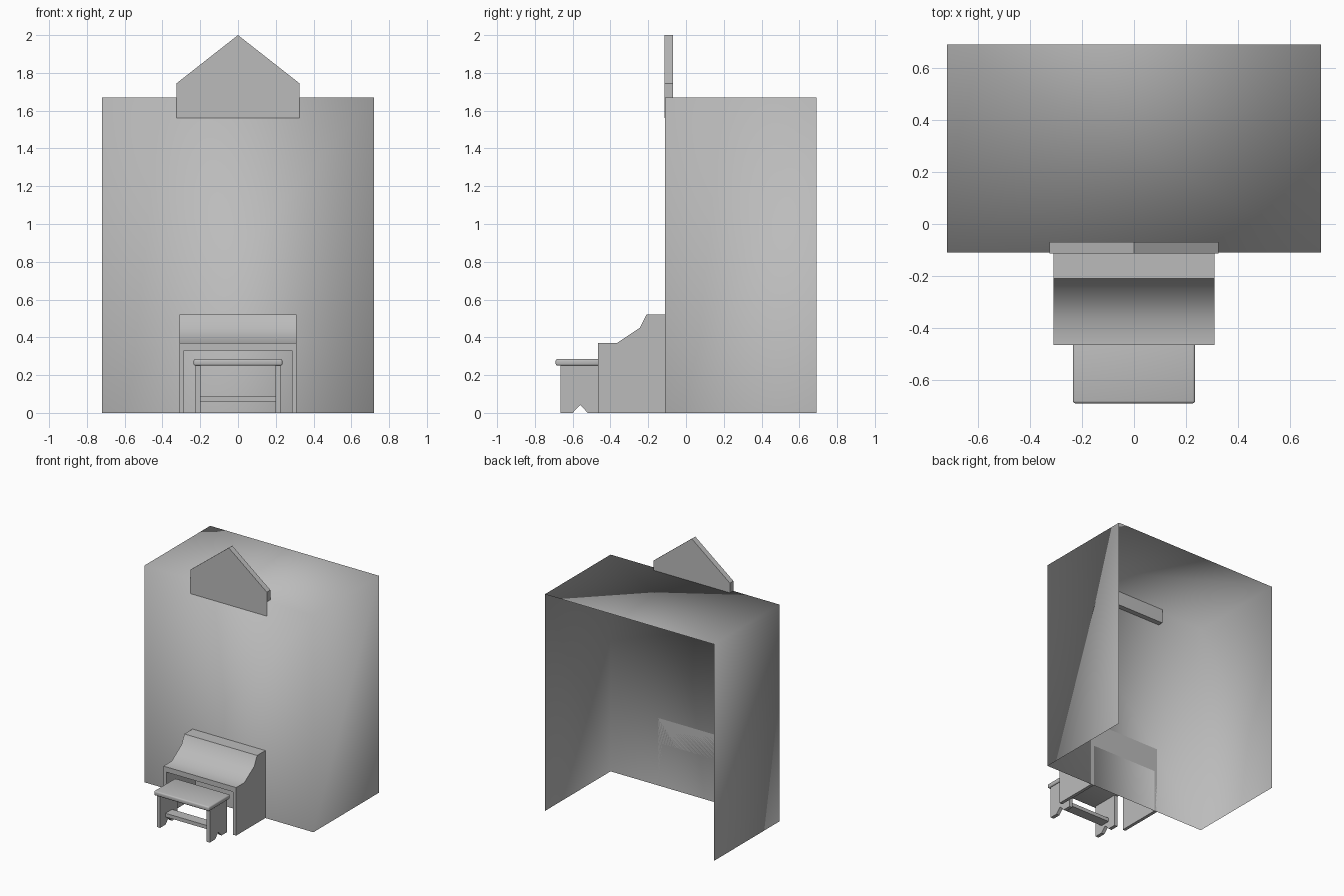
import bpy, bmesh, math

if "Cube" in bpy.data.objects:
    bpy.data.objects.remove(bpy.data.objects["Cube"])

stone = bpy.data.materials.new("light_grey")
stone.diffuse_color = (0.5, 0.5, 0.5, 1)
stone.use_nodes = True
stone.node_tree.nodes["Principled BSDF"].inputs["Base Color"].default_value = stone.diffuse_color


def finish(name, bm, angle=None):
    """Turn a bmesh into a named, coloured object."""
    bmesh.ops.recalc_face_normals(bm, faces=bm.faces)
    mesh = bpy.data.meshes.new(name)
    bm.to_mesh(mesh)
    bm.free()
    mesh.materials.append(stone)
    ob = bpy.data.objects.new(name, mesh)
    bpy.context.collection.objects.link(ob)
    bpy.ops.object.select_all(action='DESELECT')
    ob.select_set(True)
    bpy.context.view_layer.objects.active = ob
    if angle:
        bpy.ops.object.shade_smooth_by_angle(angle=math.radians(angle))
    return ob


def prism(name, points, offset, angle=None):
    """Extrude a closed outline of 3D points along an offset."""
    bm = bmesh.new()
    face = bm.faces.new([bm.verts.new(p) for p in points])
    new = bmesh.ops.extrude_face_region(bm, geom=[face], use_keep_orig=True)["geom"]
    bmesh.ops.translate(bm, vec=offset,
                        verts=[g for g in new if isinstance(g, bmesh.types.BMVert)])
    return finish(name, bm, angle)


def box(name, x, y, z, angle=None):
    outline = [(x[0], y[0], z[0]), (x[1], y[0], z[0]),
               (x[1], y[1], z[0]), (x[0], y[1], z[0])]
    return prism(name, outline, (0, 0, z[1] - z[0]), angle)


# Tall case: thin shell, open at the back and the bottom
bm = bmesh.new()
W, F, B, H = 0.72, -0.11, 0.69, 1.67
low = [bm.verts.new(p) for p in ((-W, B, 0), (-W, F, 0), (W, F, 0), (W, B, 0))]
top = [bm.verts.new((v.co.x, v.co.y, H)) for v in low]
for i in range(3):
    bm.faces.new((low[i], low[i + 1], top[i + 1], top[i]))
bm.faces.new(top)
case = finish("case_shell", bm)
for p in case.data.polygons:
    p.use_smooth = True

# Gabled crown set into the top of the front
crown = [(-0.325, 1.56), (0.325, 1.56), (0.325, 1.745), (0, 2.0), (-0.325, 1.745)]
prism("crown_gable", [(x, -0.113, z) for x, z in crown], (0, 0.043, 0), 40)

# Console with a curved lid, hollowed by the kneehole
lid = [(-0.11, 0), (-0.465, 0), (-0.465, 0.37), (-0.365, 0.37), (-0.245, 0.45),
       (-0.21, 0.52), (-0.11, 0.52)]
console = prism("console", [(-0.31, y, z) for y, z in lid], (0.62, 0, 0))
cutter = box("kneehole_cutter", (-0.285, 0.285), (-0.6, 0.0), (-0.1, 0.33))
cutter.hide_render = True
mod = console.modifiers.new("kneehole", 'BOOLEAN')
mod.operation, mod.object, mod.solver = 'DIFFERENCE', cutter, 'EXACT'
bpy.ops.object.select_all(action='DESELECT')
console.select_set(True)
bpy.context.view_layer.objects.active = console
bpy.ops.object.modifier_apply(modifier="kneehole")
bpy.ops.object.shade_smooth_by_angle(angle=math.radians(60))
bpy.data.objects.remove(cutter)

# Bench seat with softened edges
seat = box("bench_seat", (-0.235, 0.235), (-0.69, -0.43), (0.25, 0.285))
bev = seat.modifiers.new("soft_edges", 'BEVEL')
bev.width, bev.segments = 0.01, 3
bpy.ops.object.modifier_apply(modifier="soft_edges")
bpy.ops.object.shade_smooth_by_angle(angle=math.radians(40))

# Bench end panels with a notch between the feet, and the stretcher
leg = [(-0.665, 0), (-0.60, 0), (-0.56, 0.042), (-0.52, 0), (-0.455, 0),
       (-0.455, 0.255), (-0.665, 0.255)]
for side, x in (("left", -0.225), ("right", 0.198)):
    prism("bench_leg_" + side, [(x, y, z) for y, z in leg], (0.027, 0, 0), 40)
box("bench_stretcher", (-0.2, 0.2), (-0.60, -0.52), (0.06, 0.088))
